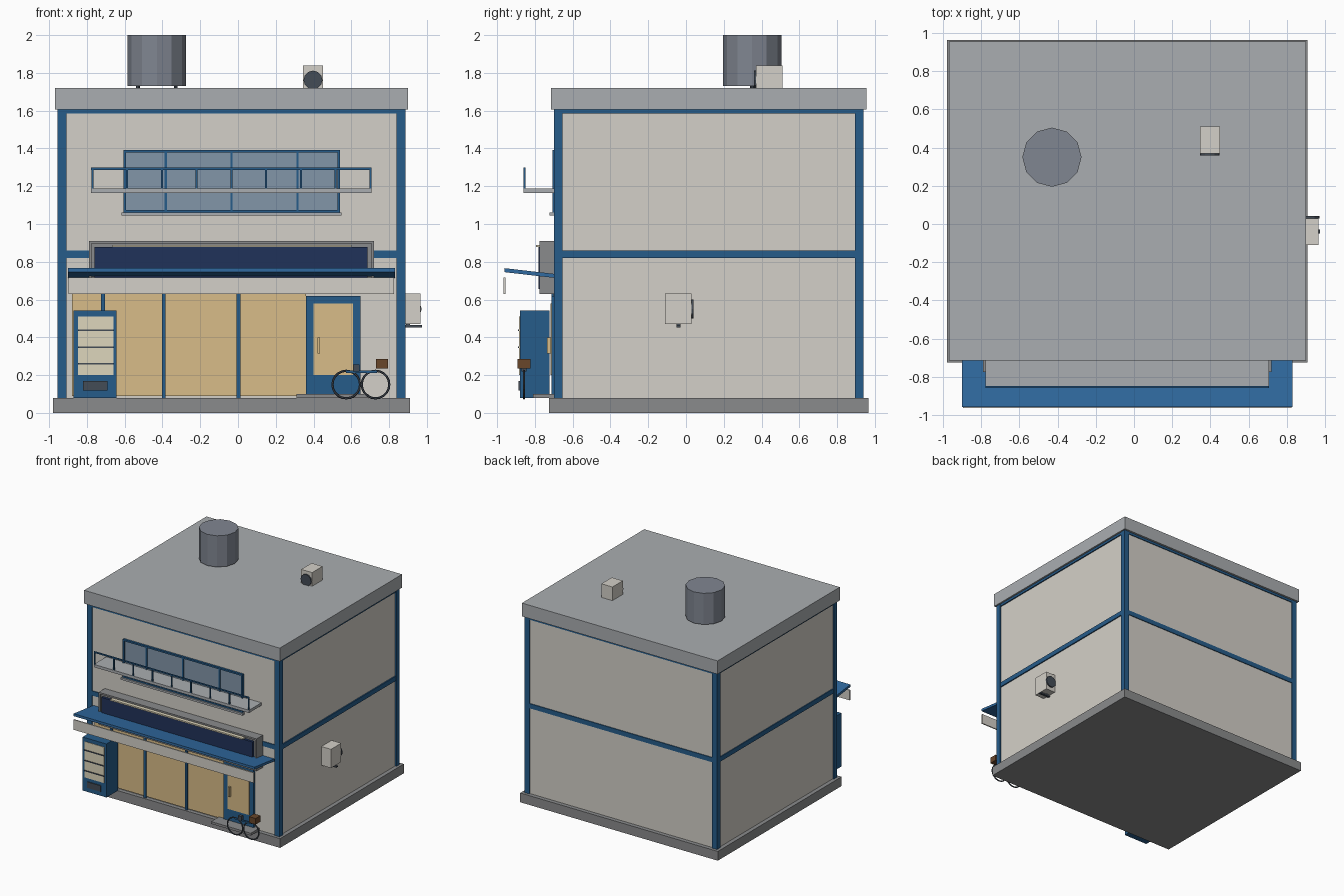
import bpy, bmesh, math

if "Cube" in bpy.data.objects:
    bpy.data.objects.remove(bpy.data.objects["Cube"])

def lin(c):
    c /= 255
    return c / 12.92 if c <= 0.04045 else ((c + 0.055) / 1.055) ** 2.4

def mat(name, r, g, b):
    m = bpy.data.materials.new(name)
    m.diffuse_color = (lin(r), lin(g), lin(b), 1)
    m.use_nodes = True
    m.node_tree.nodes["Principled BSDF"].inputs["Base Color"].default_value = m.diffuse_color
    return m

BLUE = mat("blue_paint", 38, 92, 138)
AWN = mat("awning_blue", 48, 106, 160)
NAVY = mat("navy", 32, 50, 90)
WALL = mat("plaster", 212, 208, 200)
CREAM = mat("cream", 222, 214, 188)
TAN = mat("warm_glass", 216, 188, 136)
GLASS = mat("window_glass", 130, 150, 168)
ROOF = mat("roof_grey", 170, 174, 177)
BASE = mat("concrete", 138, 139, 140)
STEEL = mat("tank_steel", 128, 134, 145)
DARK = mat("dark", 68, 76, 86)
BROWN = mat("basket_brown", 104, 70, 42)

def finish(name, bm, m):
    bmesh.ops.recalc_face_normals(bm, faces=bm.faces)
    me = bpy.data.meshes.new(name)
    bm.to_mesh(me)
    bm.free()
    ob = bpy.data.objects.new(name, me)
    bpy.context.collection.objects.link(ob)
    me.materials.append(m)
    return ob

def box(name, x0, x1, y0, y1, z0, z1, m):
    bm = bmesh.new()
    bmesh.ops.create_cube(bm, size=1)
    for v in bm.verts:
        v.co = ((x0 + x1) / 2 + v.co.x * (x1 - x0),
                (y0 + y1) / 2 + v.co.y * (y1 - y0),
                (z0 + z1) / 2 + v.co.z * (z1 - z0))
    return finish(name, bm, m)

def cyl(name, loc, r, depth, m, n=12, along_y=False):
    bm = bmesh.new()
    bmesh.ops.create_cone(bm, cap_ends=True, segments=n, radius1=r, radius2=r, depth=depth)
    ob = finish(name, bm, m)
    ob.location = loc
    if along_y:
        ob.rotation_euler.x = math.pi / 2
    return ob

def frame(name, x0, x1, y0, y1, z0, z1, t, m):
    box(name + "_left", x0, x0 + t, y0, y1, z0, z1, m)
    box(name + "_right", x1 - t, x1, y0, y1, z0, z1, m)
    box(name + "_bottom", x0 + t, x1 - t, y0, y1, z0, z0 + t, m)
    box(name + "_top", x0 + t, x1 - t, y0, y1, z1 - t, z1, m)

# Main building
box("base_slab", -0.98, 0.91, -0.725, 0.965, 0, 0.08, BASE)
box("walls", -0.945, 0.875, -0.69, 0.93, 0.08, 1.61, WALL)
box("roof_slab", -0.97, 0.90, -0.715, 0.955, 1.605, 1.72, ROOF)

# Corner columns and perimeter beams
for i, x in enumerate((-0.955, 0.84)):
    for j, y in enumerate((-0.70, 0.895)):
        box(f"column_{i}{j}", x, x + 0.048, y, y + 0.045, 0.08, 1.605, BLUE)
for tag, z0, z1 in (("mid", 0.82, 0.86), ("top", 1.585, 1.605)):
    for side, y in (("front", -0.697), ("back", 0.91)):
        box(f"{tag}_beam_{side}", -0.907, 0.84, y, y + 0.027, z0, z1, BLUE)
    for side, x in (("left", -0.952), ("right", 0.858)):
        box(f"{tag}_beam_{side}", x, x + 0.027, -0.655, 0.895, z0, z1, BLUE)

# Shop front
box("shop_glass", -0.88, 0.36, -0.702, -0.68, 0.09, 0.70, TAN)
for i, x in enumerate((-0.715, -0.393, 0.002)):
    box(f"shop_mullion_{i}", x - 0.01, x + 0.01, -0.712, -0.69, 0.08, 0.70, BLUE)

# Door and step
box("door_leaf", 0.36, 0.648, -0.712, -0.68, 0.10, 0.62, BLUE)
box("door_glass", 0.40, 0.61, -0.718, -0.70, 0.20, 0.58, TAN)
box("door_handle", 0.42, 0.434, -0.735, -0.715, 0.315, 0.40, TAN)
box("door_step", 0.31, 0.69, -0.81, -0.69, 0.08, 0.10, BASE)

# Sign box with recessed panel and light strip
box("sign_box", -0.785, 0.715, -0.76, -0.685, 0.635, 0.905, BASE)
frame("sign_frame", -0.79, 0.72, -0.775, -0.69, 0.63, 0.91, 0.014, BASE)
box("sign_panel", -0.76, 0.685, -0.782, -0.755, 0.655, 0.877, NAVY)
box("sign_light", -0.665, 0.60, -0.795, -0.76, 0.878, 0.89, CREAM)

# Tilted awning and hanging valance
profile = [(-0.96, 0.745), (-0.96, 0.766), (-0.69, 0.735), (-0.69, 0.714)]
bm = bmesh.new()
f = bm.faces.new([bm.verts.new((-0.90, y, z)) for y, z in profile])
ext = bmesh.ops.extrude_face_region(bm, geom=[f])
bmesh.ops.translate(bm, vec=(1.73, 0, 0),
                    verts=[v for v in ext["geom"] if isinstance(v, bmesh.types.BMVert)])
finish("awning", bm, AWN)
box("awning_valance", -0.897, 0.825, -0.965, -0.955, 0.63, 0.717, WALL)

# Upper window
box("window_glass", -0.60, 0.535, -0.699, -0.68, 1.065, 1.385, GLASS)
frame("window_frame", -0.607, 0.54, -0.708, -0.68, 1.06, 1.392, 0.014, BLUE)
for i, x in enumerate((-0.383, -0.034, 0.315)):
    box(f"window_mullion_{i}", x - 0.006, x + 0.006, -0.706, -0.68, 1.07, 1.38, BLUE)
box("window_sill", -0.617, 0.547, -0.722, -0.68, 1.045, 1.062, ROOF)

# Balcony ledge and railing
box("balcony_slab", -0.777, 0.707, -0.86, -0.685, 1.163, 1.187, ROOF)
box("balcony_rail", -0.777, 0.707, -0.86, -0.85, 1.287, 1.298, BLUE)
for i in range(9):
    x = -0.771 + i * 1.472 / 8
    box(f"balcony_post_{i}", x - 0.005, x + 0.005, -0.859, -0.851, 1.18, 1.29, BLUE)

# Vending machine
box("vending_body", -0.87, -0.642, -0.88, -0.722, 0.08, 0.542, BLUE)
box("vending_window", -0.848, -0.66, -0.884, -0.87, 0.20, 0.51, CREAM)
for i, z in enumerate((0.26, 0.348, 0.437)):
    box(f"vending_shelf_{i}", -0.848, -0.66, -0.89, -0.875, z - 0.004, z + 0.004, DARK)
box("vending_slot", -0.82, -0.692, -0.888, -0.87, 0.118, 0.17, DARK)

# Wall air conditioner
box("wall_unit", 0.87, 0.966, -0.11, 0.03, 0.47, 0.632, WALL)
cyl("wall_unit_fan", (0.922, 0.035, 0.55), 0.05, 0.012, DARK, 12, True)
box("wall_unit_bracket", 0.87, 0.975, -0.05, -0.03, 0.452, 0.464, DARK)
box("wall_unit_strut", 0.89, 0.91, -0.05, -0.03, 0.46, 0.472, DARK)

# Roof air conditioner
box("roof_unit", 0.345, 0.45, 0.37, 0.512, 1.715, 1.838, WALL)
cyl("roof_unit_fan", (0.397, 0.365, 1.762), 0.05, 0.012, DARK, 12, True)

# Water tank
cyl("water_tank", (-0.43, 0.35, 1.865), 0.155, 0.27, STEEL)
for i, x in enumerate((-0.53, -0.33)):
    cyl(f"tank_leg_{i}", (x, 0.35, 1.726), 0.01, 0.03, DARK, 8)

# Bicycle
for i, x in enumerate((0.573, 0.728)):
    bpy.ops.mesh.primitive_torus_add(location=(x, -0.858, 0.15), rotation=(math.pi / 2, 0, 0),
                                     major_radius=0.073, minor_radius=0.006,
                                     major_segments=20, minor_segments=6)
    wheel = bpy.context.object
    wheel.name = f"bicycle_wheel_{i}"
    wheel.data.materials.append(DARK)
box("bicycle_frame", 0.573, 0.735, -0.864, -0.852, 0.212, 0.224, BLUE)
box("bicycle_seat", 0.61, 0.642, -0.872, -0.844, 0.22, 0.255, DARK)
box("bicycle_basket", 0.73, 0.793, -0.892, -0.824, 0.234, 0.286, BROWN)
